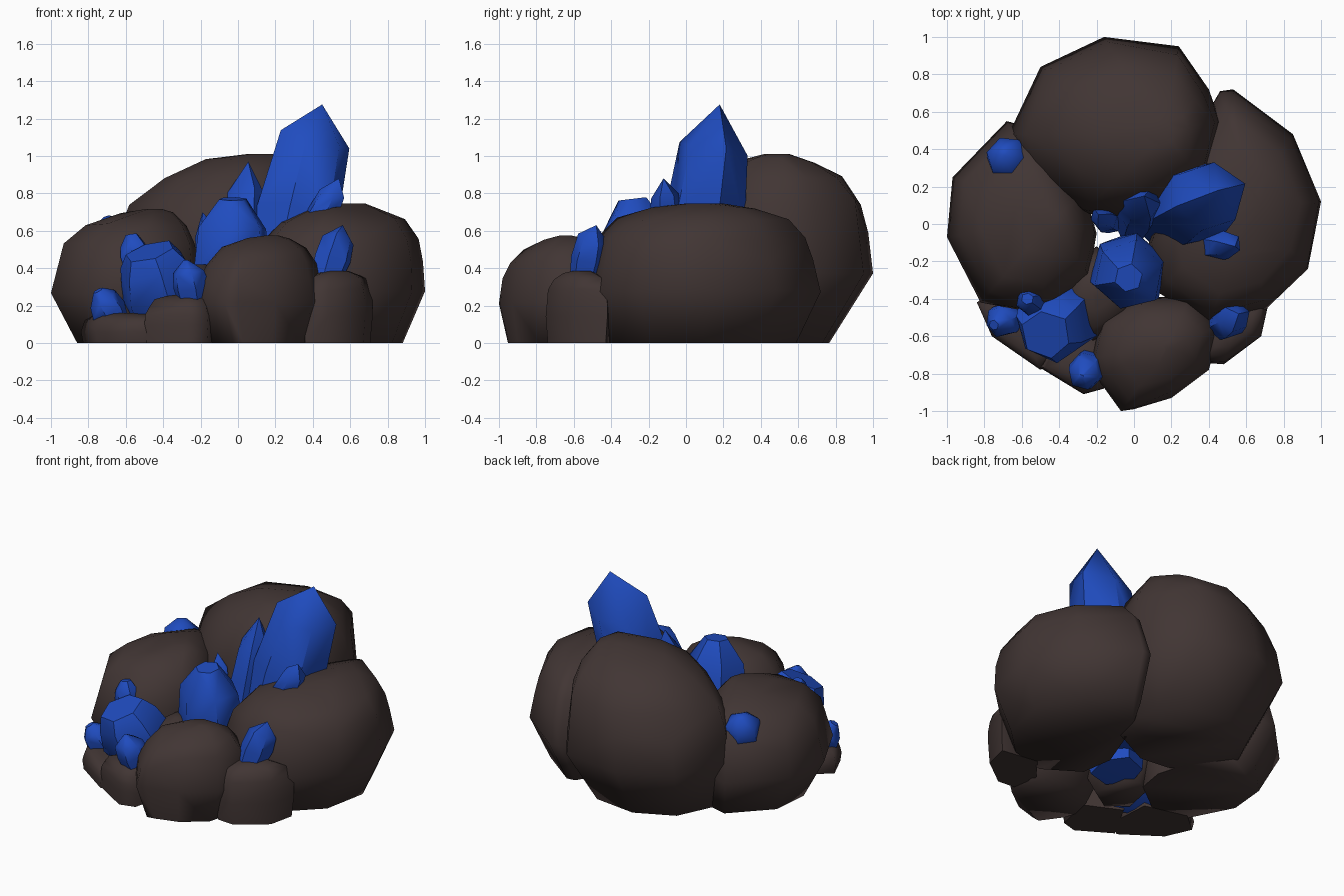
import bpy
import bmesh
import math
import random
from mathutils import Vector

random.seed(4)
default_cube = bpy.data.objects.get("Cube")
if default_cube:
    bpy.data.objects.remove(default_cube, do_unlink=True)


def make_material(name, red, green, blue):
    material = bpy.data.materials.new(name)
    material.use_nodes = True
    color = (red, green, blue, 1)
    material.diffuse_color = color
    shader = material.node_tree.nodes["Principled BSDF"]
    shader.inputs["Base Color"].default_value = color
    shader.inputs["Roughness"].default_value = 0.8
    return material


ROCK = make_material("dark brown rock", 0.053, 0.036, 0.034)
CRYSTAL = make_material("deep blue crystal", 0.014, 0.072, 0.52)


def hull_object(name, points, material, crease_angle):
    """Wrap the points in a convex skin and keep its strong creases sharp."""
    mesh_builder = bmesh.new()
    for point in points:
        mesh_builder.verts.new(point)
    result = bmesh.ops.convex_hull(mesh_builder, input=mesh_builder.verts[:])
    leftovers = set(result["geom_interior"]) | set(result["geom_unused"])
    loose = [item for item in leftovers if isinstance(item, bmesh.types.BMVert)]
    bmesh.ops.delete(mesh_builder, geom=loose, context="VERTS")
    bmesh.ops.recalc_face_normals(mesh_builder, faces=mesh_builder.faces[:])
    mesh = bpy.data.meshes.new(name)
    mesh_builder.to_mesh(mesh)
    mesh_builder.free()
    mesh.materials.append(material)
    item = bpy.data.objects.new(name, mesh)
    bpy.context.collection.objects.link(item)
    bpy.ops.object.select_all(action="DESELECT")
    item.select_set(True)
    bpy.context.view_layer.objects.active = item
    bpy.ops.object.shade_smooth_by_angle(angle=math.radians(crease_angle))


# Height fraction and outline scale of each ring of a boulder
ROCK_RINGS = [(0.38, 1), (0.6, 0.96), (0.76, 0.88), (0.9, 0.68), (0.98, 0.38), (1, 0.12)]


def rock(name, outline, apex, height, anchor, foot, bulk=1.0):
    """Boulder rounding in to its apex; its foot shrinks towards the anchor."""
    outline = [Vector(point) for point in outline]
    apex, anchor = Vector(apex), Vector(anchor)
    points = [(anchor + (p - anchor) * foot).to_3d() for p in outline]
    for level, scale in ROCK_RINGS:
        for p in outline:
            wobble = random.uniform(0.95, 1.02) if scale < 0.97 else 1
            spot = apex + (p - apex) * min(1, scale ** bulk * wobble)
            lift = level * height * (random.uniform(0.96, 1) if level < 1 else 1)
            points.append((spot.x, spot.y, lift))
    hull_object(name, points, ROCK, 75)


def crystal(name, base, tip, radius, shoulder=0.78, blunt=0.0, sides=6, turn=0.3):
    """Irregular prism that swells from its root and closes to a tip."""
    base, tip = Vector(base), Vector(tip)
    axis = tip - base
    frame = axis.to_track_quat("Z", "Y")
    rings = [(0, 0.75), (0.5, 1), (shoulder, 0.87), (1, blunt)]
    points = []
    for along, scale in rings:
        for side in range(sides):
            angle = turn + math.tau * side / sides
            reach = radius * scale * random.uniform(0.95, 1.06)
            slide = random.uniform(-0.05, 0.05) if 0 < along < 1 else 0
            offset = Vector((math.cos(angle) * reach, math.sin(angle) * reach, 0))
            spot = base + axis * (along + slide) + frame @ offset
            spot.z = max(spot.z, 0.01)
            points.append(spot)
            if not scale:
                break
    hull_object(name, points, CRYSTAL, 45)


# Large boulders around the ring, overlapping their neighbours
rock("back_boulder",
     [(-0.16, 1), (0.24, 0.95), (0.4, 0.72), (0.46, 0.55), (0.38, 0.22),
      (0, 0.03), (-0.28, 0.06), (-0.5, 0.22), (-0.67, 0.48), (-0.5, 0.84)],
     (0.17, 0.48), 1.01, (-0.05, 0.1), 0.74, bulk=0.92)
rock("left_boulder",
     [(0.46, 0.71), (0.53, 0.72), (0.85, 0.48), (1, 0.12), (0.93, -0.24),
      (0.7, -0.46), (0.4, -0.54), (0.12, -0.36), (0.08, -0.1), (0.25, 0.35)],
     (0.62, 0.1), 0.745, (0.3, -0.05), 0.83, bulk=0.85)
rock("right_boulder",
     [(-0.97, 0.25), (-0.68, 0.55), (-0.5, 0.5), (-0.26, 0.16), (-0.2, -0.05),
      (-0.24, -0.28), (-0.5, -0.48), (-0.82, -0.42), (-1, -0.07)],
     (-0.43, 0.03), 0.715, (-0.3, 0.05), 0.8)
rock("front_boulder",
     [(-0.23, -0.72), (-0.18, -0.52), (0, -0.4), (0.3, -0.38), (0.46, -0.55),
      (0.4, -0.78), (0.2, -0.93), (0, -0.99), (-0.07, -1), (-0.2, -0.82)],
     (0.19, -0.64), 0.575, (0.12, -0.8), 0.76, bulk=1.12)

# Smaller stones filling the front
rock("front_left_stone",
     [(0.35, -0.74), (0.48, -0.75), (0.68, -0.6), (0.72, -0.42), (0.45, -0.38), (0.32, -0.55)],
     (0.54, -0.55), 0.385, (0.5, -0.57), 0.94, bulk=0.6)
rock("front_right_low_stone",
     [(-0.84, -0.42), (-0.76, -0.6), (-0.5, -0.78), (-0.38, -0.7), (-0.4, -0.38), (-0.7, -0.3)],
     (-0.6, -0.55), 0.16, (-0.6, -0.55), 0.95, bulk=0.7)
rock("front_right_stone",
     [(-0.5, -0.77), (-0.27, -0.91), (-0.16, -0.88), (-0.1, -0.62), (-0.35, -0.5)],
     (-0.27, -0.73), 0.26, (-0.28, -0.74), 0.95, bulk=0.7)
rock("inner_right_stone",
     [(-0.4, -0.5), (-0.22, -0.64), (0, -0.5), (-0.08, -0.2), (-0.2, -0.12), (-0.34, -0.2)],
     (-0.2, -0.36), 0.42, (-0.22, -0.34), 0.7)

# Main crystal cluster in the middle
crystal("tall_crystal", (0.17, 0.01, 0.06), (0.45, 0.18, 1.275), 0.222, shoulder=0.81)
crystal("slim_crystal", (-0.01, -0.02, 0.1), (0.055, 0.15, 0.97), 0.115, shoulder=0.8)
crystal("middle_crystal", (-0.03, -0.2, 0.02), (-0.03, -0.29, 0.77), 0.215,
        shoulder=0.8, blunt=0.35)
crystal("tiny_centre_crystal", (-0.12, 0, 0.2), (-0.19, 0.05, 0.7), 0.07)
crystal("tall_crystal_shoot", (0.36, -0.1, 0.5), (0.54, -0.12, 0.88), 0.085)

# Chunky front crystal and its shoots
crystal("chunky_crystal", (-0.34, -0.42, 0.02), (-0.47, -0.59, 0.49), 0.22,
        shoulder=0.82, blunt=0.62)
crystal("chunky_crystal_top_shoot", (-0.53, -0.42, 0.34), (-0.57, -0.4, 0.58), 0.08,
        blunt=0.4)
crystal("chunky_crystal_side_shoot", (-0.64, -0.48, 0.08), (-0.75, -0.54, 0.28), 0.095,
        blunt=0.3)
crystal("chunky_crystal_front_shoot", (-0.23, -0.74, 0.18), (-0.28, -0.82, 0.44), 0.1,
        blunt=0.15)

# Lone crystals on the outer stones
crystal("front_left_crystal", (0.45, -0.55, 0.28), (0.56, -0.48, 0.63), 0.1, shoulder=0.8)
crystal("right_rear_crystal", (-0.63, 0.28, 0.38), (-0.7, 0.39, 0.67), 0.12, blunt=0.25)
